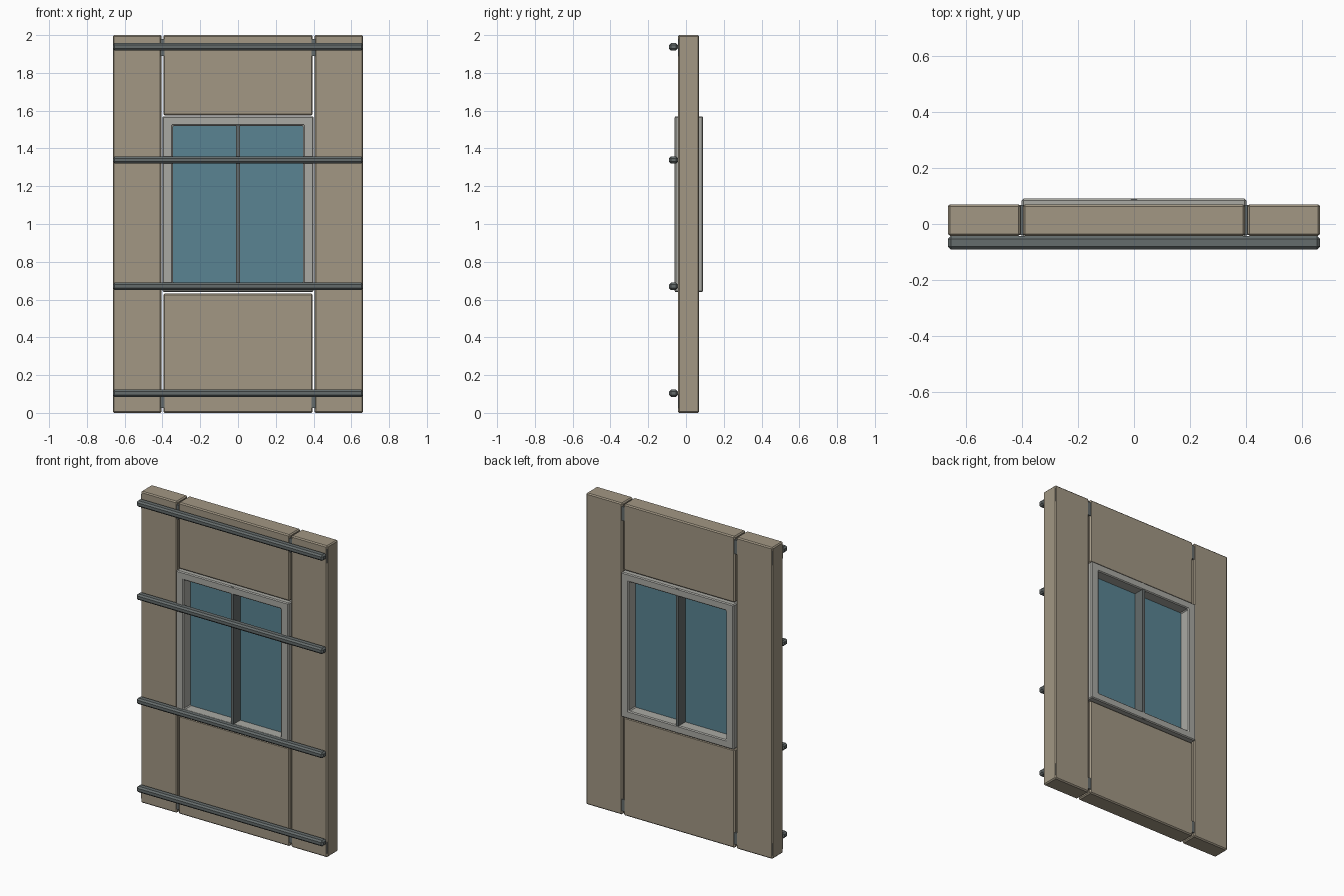
import bpy
import bmesh

if "Cube" in bpy.data.objects:
    bpy.data.objects.remove(bpy.data.objects["Cube"])


def material(name, rgb):
    m = bpy.data.materials.new(name)
    m.diffuse_color = (*rgb, 1)
    m.use_nodes = True
    m.node_tree.nodes["Principled BSDF"].inputs["Base Color"].default_value = m.diffuse_color
    return m


CLAD = material("beige cladding", (0.36, 0.31, 0.23))
STEEL = material("dark steel", (0.13, 0.15, 0.15))
TRIM = material("light trim", (0.40, 0.40, 0.37))
GLASS = material("blue glass", (0.10, 0.23, 0.29))


def finish(bm, name, mat, bevel):
    mesh = bpy.data.meshes.new(name)
    bmesh.ops.recalc_face_normals(bm, faces=bm.faces)
    bm.to_mesh(mesh)
    bm.free()
    ob = bpy.data.objects.new(name, mesh)
    bpy.context.collection.objects.link(ob)
    mesh.materials.append(mat)
    if bevel:
        mod = ob.modifiers.new("edge bevel", 'BEVEL')
        mod.width = bevel
        mod.segments = 1
    return ob


def box(name, x, y, z, mat, bevel=0.0):
    """Box from (min, max) ranges on each axis."""
    bm = bmesh.new()
    bmesh.ops.create_cube(bm, size=1)
    for v in bm.verts:
        for i, (lo, hi) in enumerate((x, y, z)):
            v.co[i] = lo if v.co[i] < 0 else hi
    return finish(bm, name, mat, bevel)


def ring(name, outer, inner, y, mat, bevel):
    """Rectangular frame; outer and inner are (half width, z min, z max)."""
    bm = bmesh.new()

    def loop(r, yy):
        w, a, b = r
        return [bm.verts.new((px, yy, pz)) for px, pz in ((-w, a), (w, a), (w, b), (-w, b))]

    loops = [loop(outer, y[0]), loop(inner, y[0]), loop(inner, y[1]), loop(outer, y[1])]
    for k in range(4):
        a, b = loops[k], loops[(k + 1) % 4]
        for i in range(4):
            j = (i + 1) % 4
            bm.faces.new((a[i], a[j], b[j], b[i]))
    return finish(bm, name, mat, bevel)


HALF = 0.663
WALL_Y = (-0.042, 0.07)

# Wall panels with narrow joints between them
for side, x in (("left", (-HALF, -0.405)), ("right", (0.405, HALF))):
    box(f"{side}_wall_panel", x, WALL_Y, (0, 2), CLAD, 0.007)
box("lower_wall_panel", (-0.395, 0.395), WALL_Y, (0, 0.632), CLAD, 0.007)
box("upper_wall_panel", (-0.395, 0.395), WALL_Y, (1.575, 2), CLAD, 0.007)

# Hidden beams tying the panels together, seen through the joints
for name, z in (("bottom_beam", (0.025, 0.10)), ("top_beam", (1.89, 1.98))):
    box(name, (-HALF + 0.002, HALF - 0.002), (-0.040, 0.068), z, STEEL)

# Window: frame, mullion and glass
ring("window_frame", (0.40, 0.64, 1.57), (0.345, 0.69, 1.52), (-0.06, 0.09), TRIM, 0.006)
box("window_mullion", (-0.01, 0.01), (-0.058, 0.088), (0.641, 1.569), STEEL)
box("window_glass", (-0.36, 0.36), (0.009, 0.021), (0.675, 1.535), GLASS)

# Horizontal rails across the front
for i, z in enumerate((0.104, 0.670, 1.339, 1.938)):
    box(f"front_rail_{i + 1}", (-HALF, HALF), (-0.09, -0.043), (z - 0.019, z + 0.019), STEEL, 0.01)
